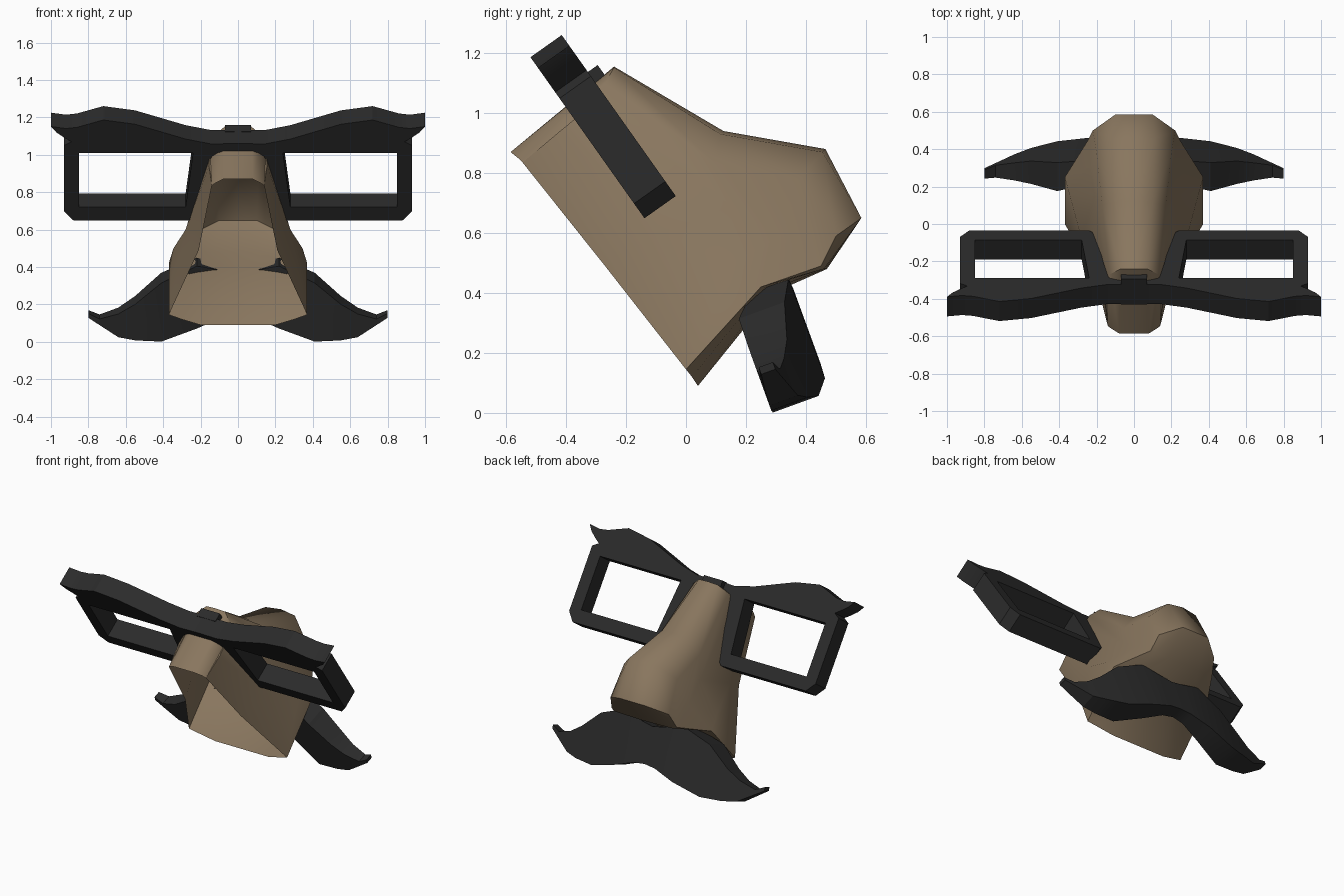
import bpy
import bmesh
from math import radians, sin, cos

if "Cube" in bpy.data.objects:
    bpy.data.objects.remove(bpy.data.objects["Cube"], do_unlink=True)


def make_material(name, colour):
    material = bpy.data.materials.new(name)
    material.use_nodes = True
    material.diffuse_color = colour
    shader = material.node_tree.nodes["Principled BSDF"]
    shader.inputs["Base Color"].default_value = colour
    shader.inputs["Roughness"].default_value = 0.8
    return material


skin = make_material("tan skin", (0.25, 0.182, 0.113, 1))
black = make_material("soft black", (0.024, 0.024, 0.024, 1))


def tilted(x, up, out, degrees):
    """Place a point of a plane that leans back by the given angle."""
    s, c = sin(radians(degrees)), cos(radians(degrees))
    return (x, out * c - up * s, up * c + out * s)


def bridge_rows(bm, rows, closed=False):
    """Join neighbouring rows of points with faces."""
    grid = [[bm.verts.new(p) for p in row] for row in rows]
    count = len(grid[0])
    for a, b in zip(grid, grid[1:]):
        for i in range(count if closed else count - 1):
            j = (i + 1) % count
            bm.faces.new((a[i], a[j], b[j], b[i]))
    return grid


def finish(name, bm, material, smooth_angle):
    """Clean the half mesh, mirror it and shade it."""
    bmesh.ops.remove_doubles(bm, verts=bm.verts, dist=0.0005)
    inner = [f for f in bm.faces if all(abs(v.co.x) < 0.0005 for v in f.verts)]
    bmesh.ops.delete(bm, geom=inner, context="FACES_ONLY")
    bmesh.ops.recalc_face_normals(bm, faces=bm.faces)
    mesh = bpy.data.meshes.new(name)
    bm.to_mesh(mesh)
    bm.free()
    mesh.materials.append(material)
    obj = bpy.data.objects.new(name, mesh)
    bpy.context.collection.objects.link(obj)
    mirror = obj.modifiers.new("Mirror", "MIRROR")
    mirror.merge_threshold = 0.001
    bpy.ops.object.select_all(action="DESELECT")
    obj.select_set(True)
    bpy.context.view_layer.objects.active = obj
    bpy.ops.object.modifier_apply(modifier="Mirror")
    bpy.ops.object.shade_smooth_by_angle(angle=radians(smooth_angle))


# Nose: open-backed shell, each row runs from the ridge over the cheek to the rim
rim_top, rim_mid = (.14, -.545, .835), (.21, -.27, .49)
rim_low, wing = (.37, 0, .145), (.37, .25, .42)
nostril = (.245, .45, .49)
nose_rows = [
    [(0, -.585, .87), (.08, -.585, .87), (.12, -.56, .85), rim_top, rim_top, rim_top],
    [(0, -.24, 1.155), (.07, -.24, 1.152), (.13, -.27, 1.1), (.15, -.31, 1.03),
     (.155, -.42, .94), rim_top],
    [(0, .125, .94), (.1, .115, .93), (.17, .1, .83), (.21, .15, .69),
     (.28, -.08, .6), rim_mid],
    [(0, .465, .88), (.11, .455, .87), (.2, .38, .78), (.235, .31, .59),
     (.345, .16, .5), rim_low],
    [(0, .585, .65), (.1, .585, .65), (.22, .5, .59), nostril, wing, wing],
    [(0, .47, .48), (.12, .465, .48), (.22, .46, .48), nostril, wing, wing],
    [(0, .29, .4), (.12, .28, .41), (.25, .265, .42), wing, wing, wing],
    [(0, .04, .09), (.2, .04, .09), (.3, .02, .12), rim_low, rim_low, rim_low],
]
bm = bmesh.new()
bridge_rows(bm, nose_rows)
bmesh.ops.dissolve_degenerate(bm, dist=0.0005, edges=bm.edges)
finish("nose", bm, skin, 54)

# Spectacles: brow, bridge and rim cut as one outline with a lens opening
LEAN, BACK, FRONT = 35.3, 0.262, 0.39
outline = [
    (0, 1.115), (.14, 1.11), (.28, 1.143), (.55, 1.24), (.72, 1.268), (.86, 1.22),
    (.92, 1.212), (1, 1.225), (.97, 1.185), (.92, 1.145), (.89, 1.125), (.93, 1.1),
    (.93, .67), (.88, .61), (.24, .61), (.2, .65), (.165, .9), (.14, 1.03),
    (.08, 1.065), (0, 1.065),
]
lens = [(.24, 1.05), (.28, .697), (.85, .697), (.85, 1.05)]
bm = bmesh.new()
edges = []
for loop in (outline, lens):
    verts = [bm.verts.new(tilted(x, up, BACK, LEAN)) for x, up in loop]
    edges += [bm.edges.new((a, b)) for a, b in zip(verts, verts[1:] + verts[:1])]
bmesh.ops.triangle_fill(bm, use_beauty=True, edges=edges)
solid = bmesh.ops.extrude_face_region(bm, geom=bm.faces[:], use_keep_orig=True)
moved = [g for g in solid["geom"] if isinstance(g, bmesh.types.BMVert)]
bmesh.ops.translate(bm, verts=moved, vec=tilted(0, 0, FRONT - BACK, LEAN))
finish("spectacles", bm, black, 20)

# Bridge pad: small block resting on top of the nose
bm = bmesh.new()
pad = bridge_rows(bm, [[tilted(x, up, out, LEAN) for up, out in
                        ((1.117, .37), (1.117, .43), (1.05, .43), (1.05, .37))]
                       for x in (0, .07)], closed=True)
bm.faces.new(pad[-1])
finish("bridge_pad", bm, black, 20)

# Moustache: sections of (x, top, bottom, back, front) from middle to tip
sections = [
    (0, .25, .01, .4, .478), (.08, .265, 0, .39, .478),
    (.22, .305, -.05, .345, .475), (.41, .235, -.098, .273, .435),
    (.55, .115, -.09, .27, .4), (.64, .06, -.072, .27, .37),
    (.74, .03, -.005, .275, .345), (.8, .06, .035, .28, .33),
]
bm = bmesh.new()
rows = [[tilted(x, up, out, 20) for up, out in
         ((top, back), (top, front), (low, front), (low, back))]
        for x, top, low, back, front in sections]
grid = bridge_rows(bm, rows, closed=True)
bm.faces.new(grid[-1])
finish("moustache", bm, black, 20)
